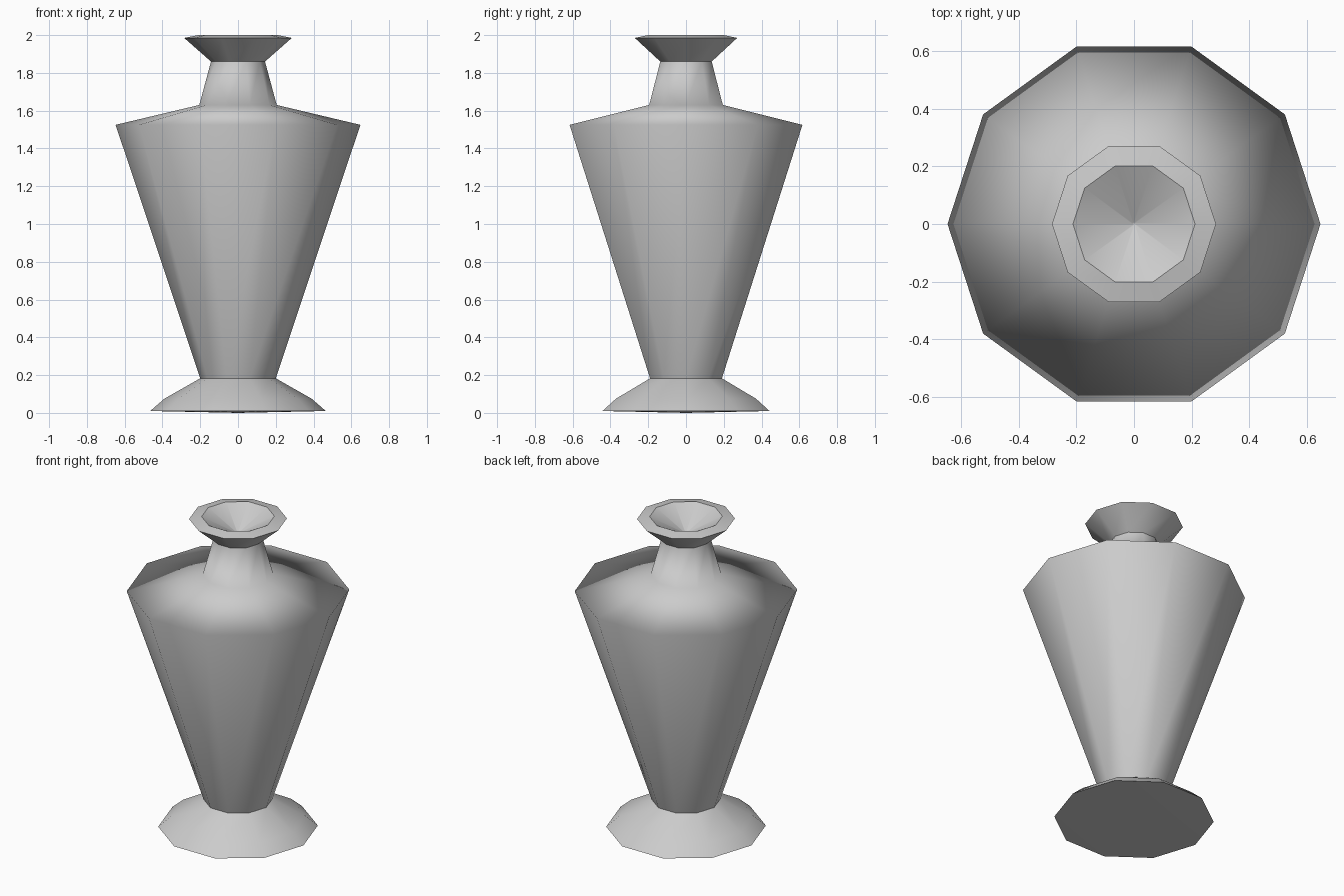
import bpy, bmesh
from math import cos, sin, tau

if "Cube" in bpy.data.objects:
    bpy.data.objects.remove(bpy.data.objects["Cube"])

SIDES = 10


def lathe(name, profile, sharp=()):
    """Spin (radius, z) points into a ten-sided part; radius 0 makes a pole."""
    bm = bmesh.new()
    rings = []
    for r, z in profile:
        n = SIDES if r else 1
        rings.append([bm.verts.new((r * cos(tau * i / SIDES), r * sin(tau * i / SIDES), z))
                      for i in range(n)])
    for a, b in zip(rings, rings[1:]):
        for i in range(SIDES):
            j = (i + 1) % SIDES
            quad = [a[i % len(a)], a[j % len(a)], b[j % len(b)], b[i % len(b)]]
            bm.faces.new(list(dict.fromkeys(quad))).smooth = True
    # Keep chosen rings crisp, everything else smooth
    for k in sharp:
        for i in range(SIDES):
            bm.edges.get((rings[k][i], rings[k][(i + 1) % SIDES])).smooth = False
    bmesh.ops.recalc_face_normals(bm, faces=bm.faces)
    mesh = bpy.data.meshes.new(name)
    bm.to_mesh(mesh)
    bm.free()
    obj = bpy.data.objects.new(name, mesh)
    bpy.context.collection.objects.link(obj)
    # Let the large body panels dominate the soft shading
    mod = obj.modifiers.new("weighted_normals", 'WEIGHTED_NORMAL')
    mod.mode = 'FACE_AREA_WITH_ANGLE'
    mod.keep_sharp = True
    return obj


# Whole vase as one continuous skin
vase = lathe("vase", [
    (0, 0.0), (0.465, 0.01),        # underside
    (0.39, 0.075), (0.2, 0.183),    # flared foot
    (0.648, 1.525),                 # tapered body
    (0.205, 1.63),                  # shoulder
    (0.143, 1.86),                  # neck
    (0.285, 1.985), (0.212, 2.0),   # flared lip
    (0.006, 1.893), (0, 1.89),      # shallow mouth
], sharp=(1, 3, 6, 7, 8))

# Mid-grey clay
clay = bpy.data.materials.new("clay")
clay.diffuse_color = (0.55, 0.55, 0.55, 1)
clay.use_nodes = True
clay.node_tree.nodes["Principled BSDF"].inputs["Base Color"].default_value = clay.diffuse_color
vase.data.materials.append(clay)
